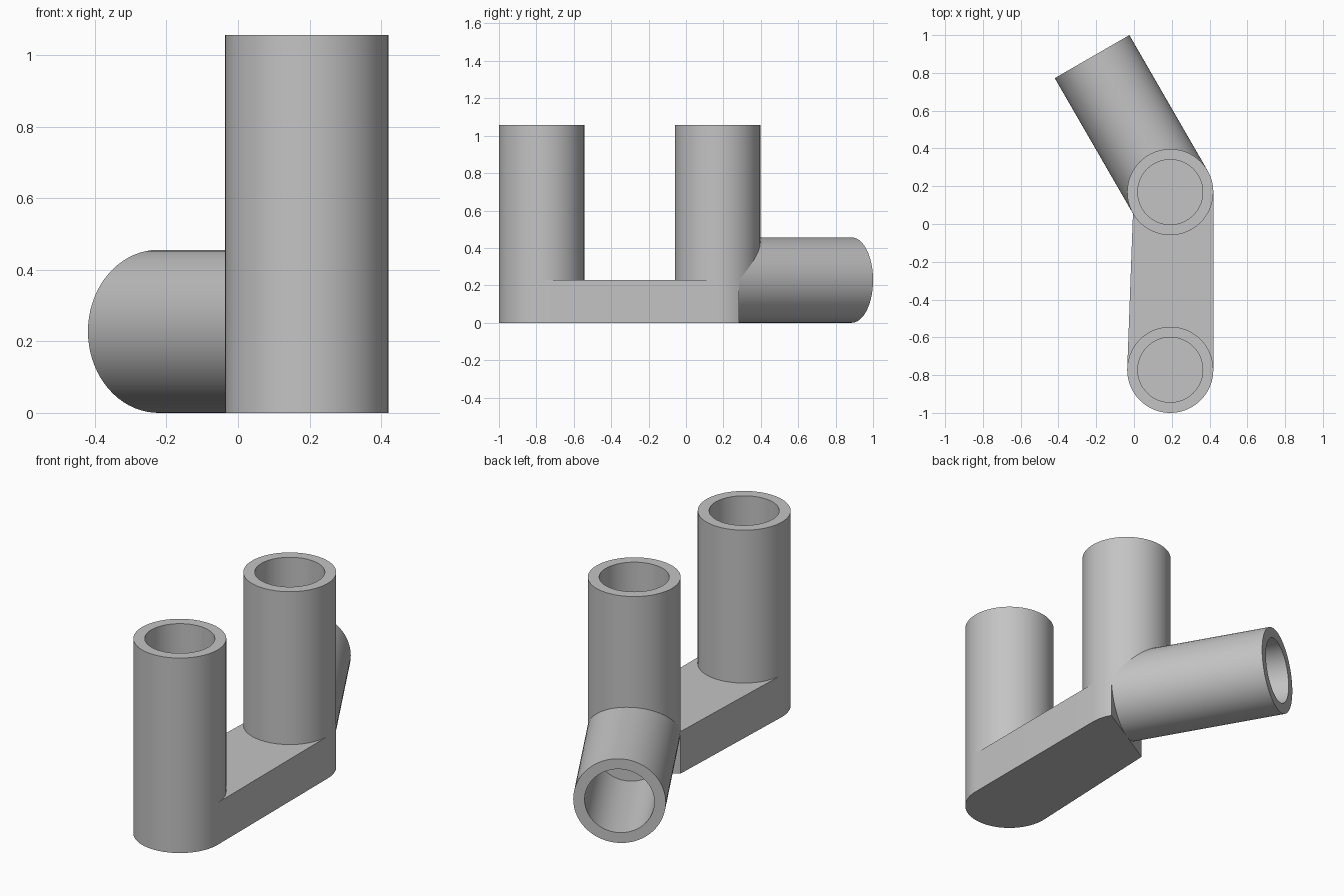
import bpy, bmesh, math
from mathutils import Vector

if "Cube" in bpy.data.objects:
    bpy.data.objects.remove(bpy.data.objects["Cube"])

R, BORE = 0.228, 0.172            # outer and inner radius
LENGTH, DEPTH = 0.828, 0.6        # tube length and blind bore depth
FRONT = Vector((0.192, -0.772, R))
BACK = Vector((0.192, 0.169, R))
TURN = math.radians(30)
SEGS = 72

grey = bpy.data.materials.new("plain grey")
grey.use_nodes = True
grey.diffuse_color = (0.55, 0.55, 0.55, 1)
grey.node_tree.nodes["Principled BSDF"].inputs["Base Color"].default_value = grey.diffuse_color


def finish(name, bm):
    bmesh.ops.recalc_face_normals(bm, faces=bm.faces)
    mesh = bpy.data.meshes.new(name)
    bm.to_mesh(mesh)
    bm.free()
    mesh.materials.append(grey)
    obj = bpy.data.objects.new(name, mesh)
    bpy.context.collection.objects.link(obj)
    bpy.ops.object.select_all(action='DESELECT')
    obj.select_set(True)
    bpy.context.view_layer.objects.active = obj
    bpy.ops.object.shade_smooth_by_angle(angle=math.radians(25))
    return obj


def tube(name, start, direction):
    """Solid cylinder with a blind bore in its far end."""
    bm = bmesh.new()
    rings = []
    for r, z in ((R, 0), (R, LENGTH), (BORE, LENGTH), (BORE, LENGTH - DEPTH)):
        rings.append([bm.verts.new((r * math.cos(a), r * math.sin(a), z))
                      for a in (math.tau * i / SEGS for i in range(SEGS))])
    for lower, upper in zip(rings, rings[1:]):
        for i in range(SEGS):
            j = (i + 1) % SEGS
            bm.faces.new((lower[i], lower[j], upper[j], upper[i]))
    bm.faces.new(rings[0])
    bm.faces.new(rings[-1])
    obj = finish(name, bm)
    obj.location = start
    obj.rotation_mode = 'QUATERNION'
    obj.rotation_quaternion = Vector((0, 0, 1)).rotation_difference(direction)
    return obj


def arc(center, start, end):
    steps = round((end - start) / 5)
    return [(center.x + R * math.cos(math.radians(start + 5 * i)),
             center.y + R * math.sin(math.radians(start + 5 * i)))
            for i in range(steps + 1)]


# Base bar: round front end, slanted flat end where the side tube begins
bm = bmesh.new()
outline = arc(FRONT, 180, 360) + arc(BACK, 0, 30) + arc(BACK, 210, 210)
bottom = bm.faces.new([bm.verts.new((x, y, 0)) for x, y in outline])
top = bmesh.ops.extrude_face_region(bm, geom=[bottom])["geom"]
bmesh.ops.translate(bm, vec=(0, 0, R),
                    verts=[v for v in top if isinstance(v, bmesh.types.BMVert)])
if not bottom.is_valid or len(bm.faces) < len(outline) + 2:
    bm.faces.new([v for v in bm.verts if v.co.z < R / 2])
finish("base_bar", bm)

# Two upright tubes and one level tube angled off the back
tube("front_upright_tube", FRONT, Vector((0, 0, 1)))
tube("back_upright_tube", BACK, Vector((0, 0, 1)))
tube("angled_side_tube", BACK, Vector((-math.sin(TURN), math.cos(TURN), 0)))
